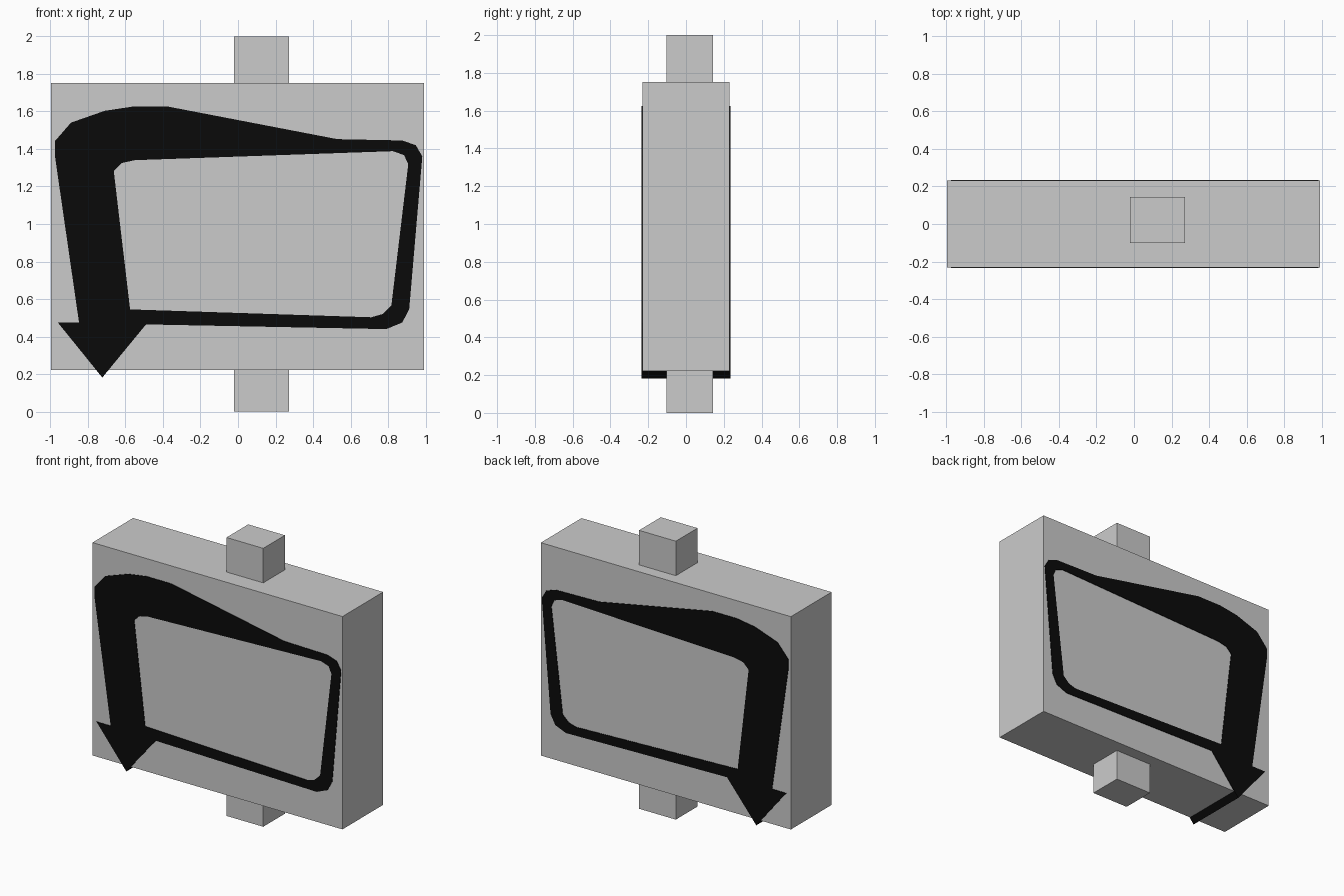
import bpy
import math

if "Cube" in bpy.data.objects:
    bpy.data.objects.remove(bpy.data.objects["Cube"])


def box(name, x, y, z):
    """Box from (min, max) ranges on each axis."""
    bpy.ops.mesh.primitive_cube_add(size=1, location=[sum(r) / 2 for r in (x, y, z)])
    ob = bpy.context.object
    ob.name = name
    ob.scale = [r[1] - r[0] for r in (x, y, z)]
    bpy.ops.object.transform_apply(location=False, rotation=False, scale=True)
    return ob


# Sign board and the post stubs above and below it
box("sign_board", (-0.995, 0.992), (-0.231, 0.231), (0.223, 1.752))
for name, z in (("lower_post", (0.0, 0.223)), ("upper_post", (1.752, 2.0))):
    box(name, (-0.02, 0.272), (-0.102, 0.144), z)

# Arrow loop outline and its opening, as x, z points seen from the front
outer = [(-0.723, 0.182), (-0.96, 0.475), (-0.847, 0.475), (-0.975, 1.36),
         (-0.975, 1.442), (-0.89, 1.54), (-0.71, 1.603), (-0.565, 1.625),
         (-0.37, 1.625), (0.53, 1.452), (0.875, 1.445), (0.947, 1.42),
         (0.982, 1.36), (0.912, 0.545), (0.875, 0.475), (0.79, 0.44),
         (-0.49, 0.465)]
inner = [(-0.575, 0.545), (-0.662, 1.283), (-0.62, 1.325), (-0.55, 1.34),
         (0.825, 1.388), (0.885, 1.367), (0.907, 1.318), (0.817, 0.565),
         (0.77, 0.52), (0.71, 0.503)]

# The arrow passes through the whole board and stands slightly proud on both faces
curve = bpy.data.curves.new("arrow_loop", 'CURVE')
curve.dimensions = '2D'
curve.fill_mode = 'BOTH'
curve.extrude = 0.235
for points in (outer, inner):
    spline = curve.splines.new('POLY')
    spline.points.add(len(points) - 1)
    for p, (x, z) in zip(spline.points, points):
        p.co = (x, z, 0, 1)
    spline.use_cyclic_u = True
arrow = bpy.data.objects.new("arrow_loop", curve)
bpy.context.collection.objects.link(arrow)
arrow.rotation_euler.x = math.pi / 2

black = bpy.data.materials.new("black_paint")
black.diffuse_color = (0.003, 0.003, 0.003, 1)
black.use_nodes = True
black.node_tree.nodes["Principled BSDF"].inputs["Base Color"].default_value = black.diffuse_color
curve.materials.append(black)

bpy.ops.object.select_all(action='DESELECT')
arrow.select_set(True)
bpy.context.view_layer.objects.active = arrow
bpy.ops.object.convert(target='MESH')
bpy.ops.object.shade_flat()
